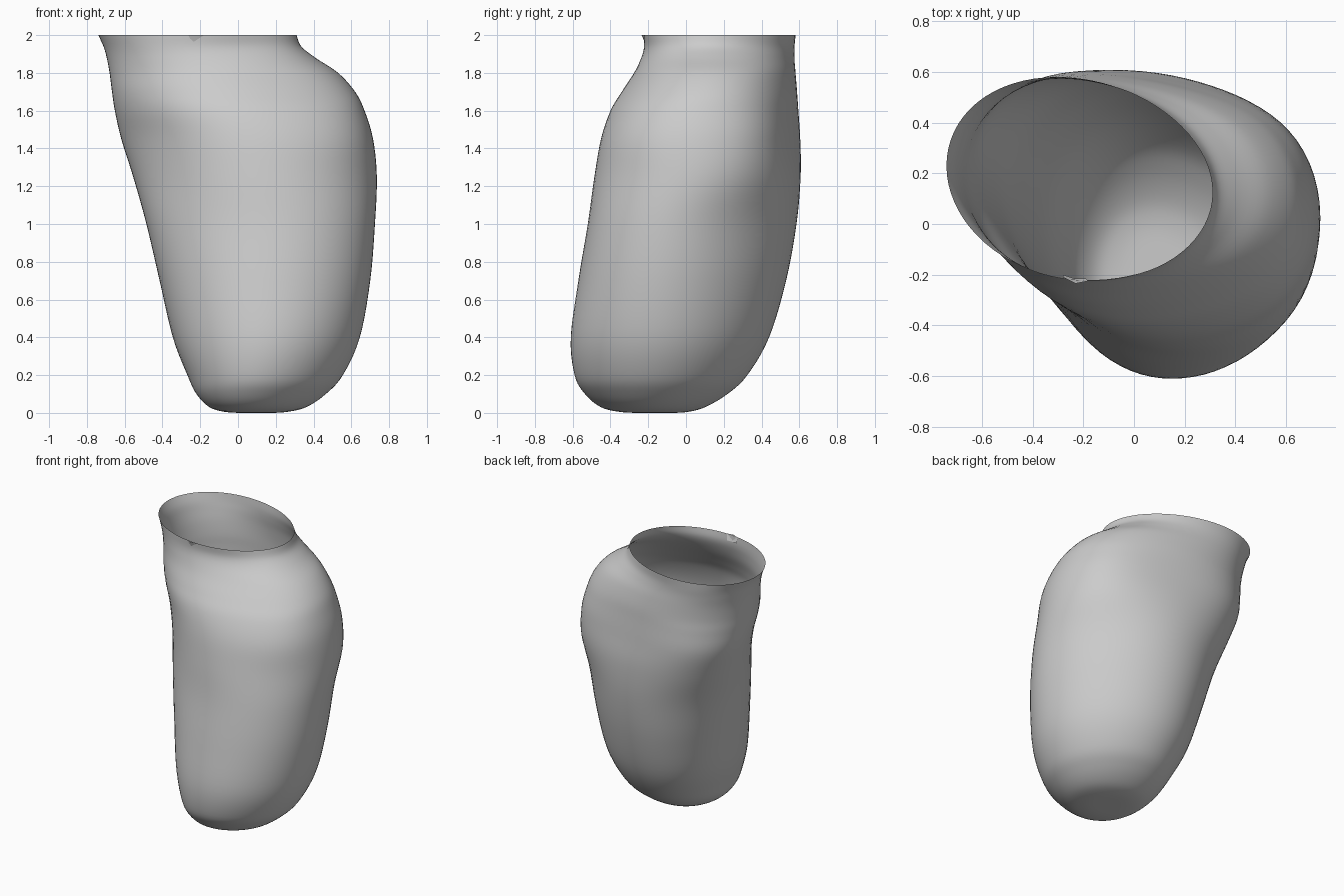
import bpy
import bmesh
from math import sin, cos, pi, radians

cube = bpy.data.objects.get("Cube")
if cube:
    bpy.data.objects.remove(cube, do_unlink=True)

SIDES = 72
STEPS = 5

# Grey shell material
grey = bpy.data.materials.new("plain grey")
grey.use_nodes = True
grey.diffuse_color = (0.6, 0.6, 0.6, 1)
grey.node_tree.nodes["Principled BSDF"].inputs["Base Color"].default_value = grey.diffuse_color

# Cross-sections from base to rim: height, x range, y range, skew, lean, roll, corner
sections = [
    (0, .06, .14, -.21, -.11, .02, 0, .1, 0),
    (.004, -.06, .25, -.34, .0, .02, 0, .1, 0),
    (.03, -.15, .36, -.45, .1, .02, 0, .1, 0),
    (.1, -.22, .465, -.535, .22, .03, 0, .1, 0),
    (.2, -.268, .555, -.59, .325, .05, 0, .1, 0),
    (.4, -.345, .645, -.61, .44, .09, 0, .08, 0),
    (.7, -.415, .7, -.57, .53, .12, -.03, .06, 0),
    (1, -.485, .725, -.52, .585, .14, -.02, .03, 0),
    (1.25, -.555, .735, -.485, .607, .15, .1, .03, .02),
    (1.45, -.618, .715, -.45, .605, .18, .14, .04, .04),
    (1.6, -.652, .67, -.4, .595, .15, .1, .06, .04),
    (1.7, -.667, .62, -.34, .588, .12, .06, .08, .03),
    (1.8, -.68, .53, -.275, .58, .11, .03, .1, .03),
    (1.88, -.695, .41, -.237, .574, .11, .02, .1, .025),
    (1.94, -.712, .335, -.222, .575, .12, 0, .08, .02),
    (2, -.74, .31, -.225, .58, .13, 0, .04, 0),
]


def blend(p0, p1, p2, p3, f):
    """Smooth interpolation between two neighbouring sections."""
    out = []
    for a, b, c, d in zip(p0, p1, p2, p3):
        m1, m2 = (c - a) / 2, (d - b) / 2
        out.append(b + m1 * f + (3 * (c - b) - 2 * m1 - m2) * f * f
                   + (2 * (b - c) + m1 + m2) * f ** 3)
    return out


def outline(section):
    """Skewed oval that touches the given x and y limits."""
    z, x0, x1, y0, y1, skew, lean, roll, corner = section
    points = []
    for i in range(SIDES):
        t = 2 * pi * i / SIDES
        bulge = cos(3 * (t - radians(35))) + sin(2 * t)
        turn = t - skew + lean * cos(t) - roll * sin(t) + corner * bulge
        x = (x0 + x1) / 2 + (x1 - x0) / 2 * cos(t)
        y = (y0 + y1) / 2 + (y1 - y0) / 2 * sin(turn)
        points.append((x, y, max(z, 0)))
    return points


def finish(bm, name):
    mesh = bpy.data.meshes.new(name)
    bm.to_mesh(mesh)
    bm.free()
    mesh.materials.append(grey)
    obj = bpy.data.objects.new(name, mesh)
    bpy.context.collection.objects.link(obj)
    for poly in mesh.polygons:
        poly.use_smooth = True
    return obj


# Open pouch-shaped shell with a closed rounded base
bm = bmesh.new()
levels = []
last = len(sections) - 1
for i in range(last):
    group = [sections[min(max(i + k, 0), last)] for k in (-1, 0, 1, 2)]
    levels += [blend(*group, s / STEPS) for s in range(STEPS)]
levels.append(sections[-1])
rings = [[bm.verts.new(p) for p in outline(level)] for level in levels]
for low, high in zip(rings, rings[1:]):
    for i in range(SIDES):
        j = (i + 1) % SIDES
        bm.faces.new((low[i], low[j], high[j], high[i]))
bm.faces.new(reversed(rings[0]))
finish(bm, "shell")

# Small folded tab on the front of the rim
bm = bmesh.new()
top = [bm.verts.new(p) for p in ((-.28, -.21, 2), (-.23, -.235, 2), (-.18, -.225, 2))]
low = [bm.verts.new(p) for p in ((-.28, -.2, 1.96), (-.235, -.215, 1.955), (-.19, -.215, 1.955))]
for i in range(2):
    bm.faces.new((low[i], low[i + 1], top[i + 1], top[i]))
finish(bm, "rim_tab")
